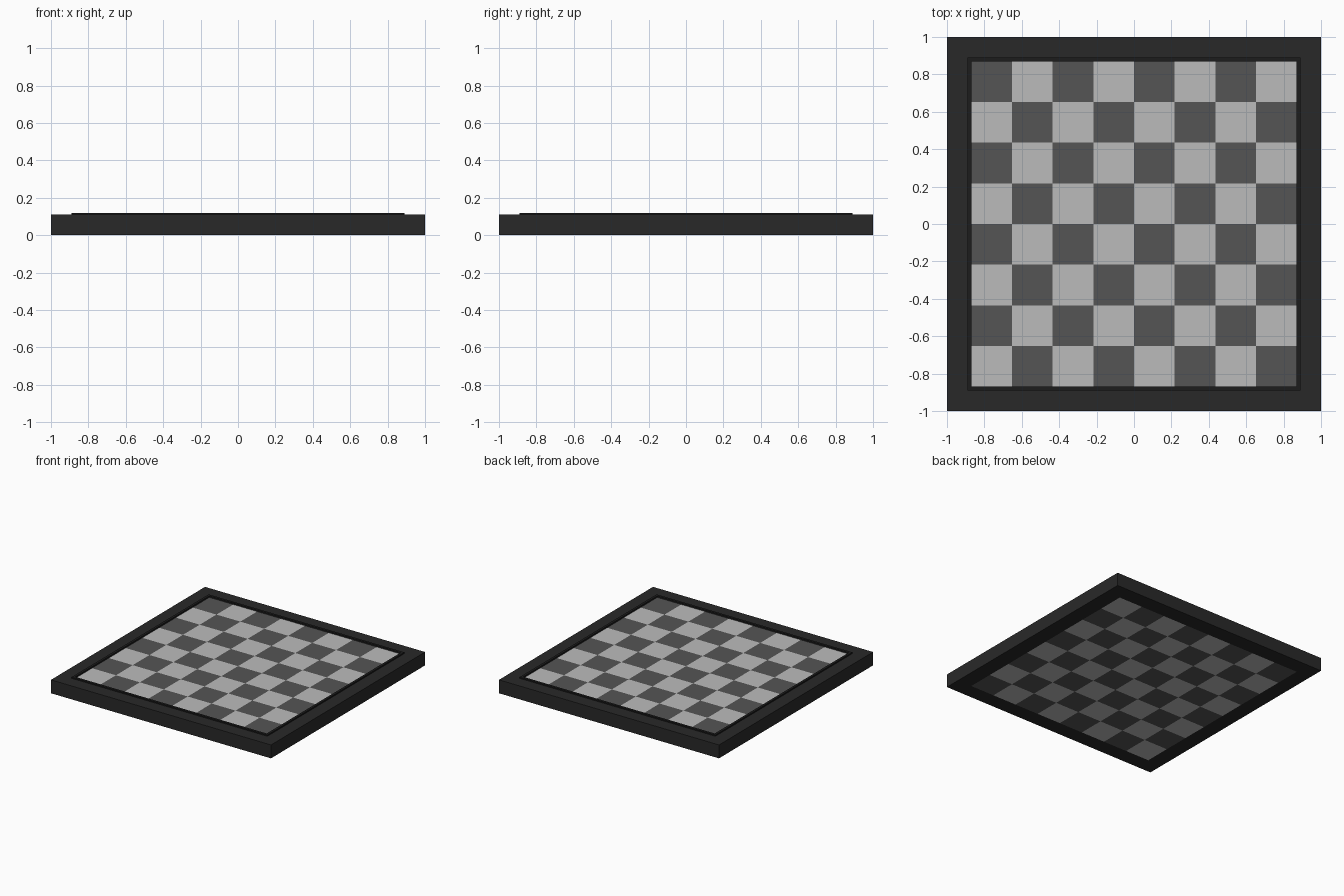
import bpy, bmesh
from math import floor

if "Cube" in bpy.data.objects:
    bpy.data.objects.remove(bpy.data.objects["Cube"])

BOARD = 0.87      # half width of the playing field
LIP = 0.89        # half width of the raised lip
CELL = BOARD / 4


def material(name, value):
    m = bpy.data.materials.new(name)
    m.diffuse_color = (value, value, value, 1)
    m.use_nodes = True
    m.node_tree.nodes["Principled BSDF"].inputs["Base Color"].default_value = m.diffuse_color
    return m


def new_object(name, bm, mats):
    mesh = bpy.data.meshes.new(name)
    bm.to_mesh(mesh)
    bm.free()
    for m in mats:
        mesh.materials.append(m)
    ob = bpy.data.objects.new(name, mesh)
    bpy.context.collection.objects.link(ob)
    return ob


def square_ring(name, inner, outer, z0, z1, mat):
    """Mitred square frame with a rectangular cross-section."""
    bm = bmesh.new()
    section = [(inner, z0), (outer, z0), (outer, z1), (inner, z1)]
    corners = [(-1, -1), (1, -1), (1, 1), (-1, 1)]
    rings = [[bm.verts.new((sx * r, sy * r, z)) for r, z in section]
             for sx, sy in corners]
    for i in range(4):
        a, b = rings[i], rings[(i + 1) % 4]
        for k in range(4):
            n = (k + 1) % 4
            bm.faces.new((a[k], b[k], b[n], a[n]))
    bmesh.ops.recalc_face_normals(bm, faces=bm.faces)
    return new_object(name, bm, [mat])


frame_mat = material("frame_black", 0.022)
lip_mat = material("lip_black", 0.012)
light_mat = material("light_square", 0.5)
dark_mat = material("dark_square", 0.09)

# Outer frame and the thin raised lip around the field
square_ring("frame", BOARD, 1.0, 0.0, 0.11, frame_mat)
square_ring("raised_lip", BOARD, LIP, 0.10, 0.12, lip_mat)

# Checkered slab, squares showing on the top and underneath
bm = bmesh.new()
bmesh.ops.create_grid(bm, x_segments=8, y_segments=8, size=BOARD)
for f in bm.faces:
    c = f.calc_center_median()
    f.material_index = (floor(c.x / CELL) + floor(c.y / CELL)) % 2
slab = new_object("checkered_squares", bm, [light_mat, dark_mat])
slab.location.z = 0.108
solid = slab.modifiers.new("thickness", 'SOLIDIFY')
solid.thickness = 0.108
solid.offset = -1
